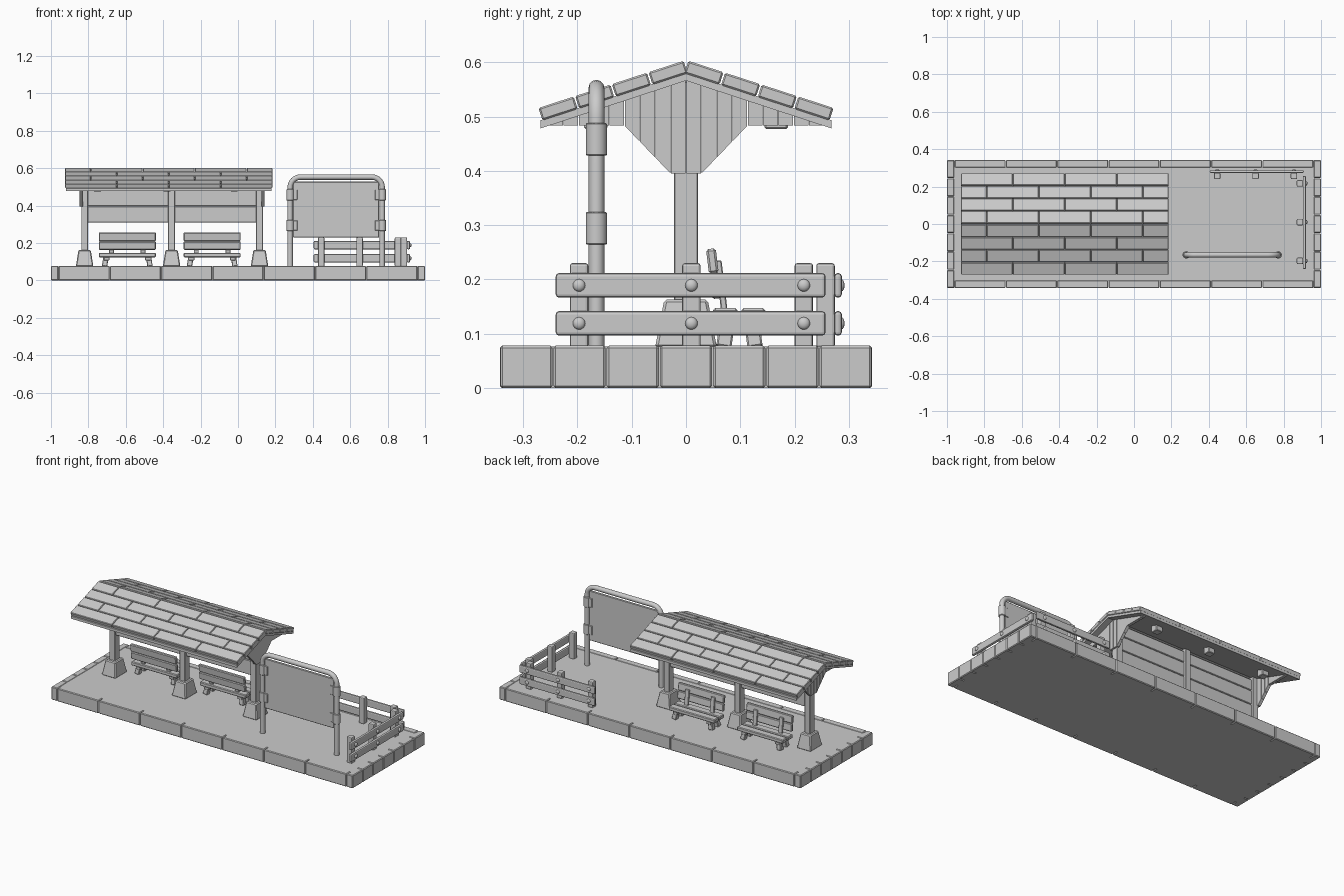
import bpy, bmesh, math
from mathutils import Matrix, Vector

if "Cube" in bpy.data.objects:
    bpy.data.objects.remove(bpy.data.objects["Cube"])


def finish(name, bm, smooth=False):
    bmesh.ops.recalc_face_normals(bm, faces=bm.faces)
    me = bpy.data.meshes.new(name)
    bm.to_mesh(me)
    bm.free()
    ob = bpy.data.objects.new(name, me)
    bpy.context.collection.objects.link(ob)
    if smooth:
        for p in me.polygons:
            p.use_smooth = True
    return ob


def box(name, x, y, z, bevel=0.004, rot=(0, 0, 0), taper=1.0, seg=1):
    """Box from (min, max) ranges, optionally bevelled, tapered and turned about its centre."""
    c = Vector([(r[0] + r[1]) / 2 for r in (x, y, z)])
    s = [r[1] - r[0] for r in (x, y, z)]
    bm = bmesh.new()
    bmesh.ops.create_cube(bm, size=1)
    for v in bm.verts:
        k = taper if v.co.z > 0 else 1
        v.co = Vector((v.co.x * s[0] * k, v.co.y * s[1] * k, v.co.z * s[2]))
    if bevel:
        bmesh.ops.bevel(bm, geom=bm.edges[:], offset=bevel, segments=seg, affect='EDGES', profile=0.5)
    m = Matrix.Translation(c)
    for i, ax in enumerate('XYZ'):
        m = m @ Matrix.Rotation(rot[i], 4, ax)
    bm.transform(m)
    return finish(name, bm)


def prism(name, pts, x0, x1):
    """Extrude a (y, z) outline along x."""
    bm = bmesh.new()
    f = bm.faces.new([bm.verts.new((x0, y, z)) for y, z in pts])
    r = bmesh.ops.extrude_face_region(bm, geom=[f])
    bmesh.ops.translate(bm, vec=(x1 - x0, 0, 0),
                        verts=[v for v in r['geom'] if isinstance(v, bmesh.types.BMVert)])
    return finish(name, bm)


def cylinder(name, c, r, h):
    bm = bmesh.new()
    bmesh.ops.create_cone(bm, cap_ends=True, segments=20, radius1=r, radius2=r, depth=h)
    rim = [e for e in bm.edges if abs(e.verts[0].co.z - e.verts[1].co.z) < 1e-5]
    bmesh.ops.bevel(bm, geom=rim, offset=0.002, segments=1, affect='EDGES')
    bm.transform(Matrix.Translation(c))
    ob = finish(name, bm)
    for p in ob.data.polygons:
        p.use_smooth = abs(p.normal.z) < 0.3


def dome(name, c, scale):
    bm = bmesh.new()
    bmesh.ops.create_uvsphere(bm, u_segments=14, v_segments=8, radius=1)
    bm.transform(Matrix.Translation(c) @ Matrix.Diagonal((*scale, 1)))
    finish(name, bm, True)


def around(c, w):
    return (c - w / 2, c + w / 2)


# platform with kerb stones on all four sides
TOP = 0.078
box("platform", (-0.965, 0.965), (-0.305, 0.305), (0.0, 0.076), 0)
step = 1.92 / 7
for i in range(7):
    x = -0.96 + i * step
    for s in (-1, 1):
        box("long_kerb", (x + .001, x + step - .001), around(s * 0.322, 0.042), (0, TOP), 0.004)
        y = -0.343 + i * 0.098
        box("end_kerb", around(s * 0.98, 0.04), (y + .001, y + .097), (0, TOP), 0.004)

# shelter posts with tapered footings
for x in (-0.82, -0.355, 0.115):
    box("shelter_post", around(x, 0.036), around(0, 0.044), (TOP, 0.565), 0.002)
    box("post_footing", around(x, 0.094), around(0, 0.114), (0.074, 0.163), 0.005, taper=0.7)

# horizontal wall boards
for z0, z1 in ((0.31, 0.397), (0.399, 0.482), (0.484, 0.55)):
    box("wall_board", (-0.81, 0.105), (-0.009, 0.009), (z0, z1), 0.003)

# gable ends of vertical planks
W = 0.0283
def low(y):
    return 0.395 + 0.088 * min(1, max(0, (y - W) / (3 * W)))
for x0, x1 in ((-0.848, -0.83), (0.125, 0.143)):
    for i in range(9):
        a, b = i * W + 0.0006, (i + 1) * W - 0.0006
        for s in (-1, 1):
            pts = [(a, low(a)), (b, low(b)), (b, 0.569 - 0.325 * b), (a, 0.569 - 0.325 * a)]
            prism("gable_plank", [(s * y, z) for y, z in pts], x0, x1)

# roof boarding
prism("roof_boarding", [(-0.268, 0.493), (0, 0.58), (0.268, 0.493),
                        (0.268, 0.478), (0, 0.566), (-0.268, 0.478)], -0.92, 0.18)

# roof tiles: four staggered rows on each slope
X0, X1, L = -0.925, 0.185, 0.2775
slope, row, thick = math.radians(18), 0.071, 0.024
for s in (-1, 1):
    for r in range(4):
        d = (r + 0.5) * row
        y = 0.003 + d * math.cos(slope) - thick / 2 * math.sin(slope)
        z = 0.603 - d * math.sin(slope) - thick / 2 * math.cos(slope)
        shift = 0 if r % 2 else -L / 2
        for k in range(5):
            a, b = max(X0, X0 + shift + k * L), min(X1, X0 + shift + (k + 1) * L)
            if b - a > 0.01:
                box("roof_tile", (a + .001, b - .001), around(s * y, row - 0.003),
                    around(z, thick), 0.003, rot=(-s * slope, 0, 0))

# ceiling lamps
for x in (-0.02, -0.38, -0.75):
    for s in (-1, 1):
        box("ceiling_lamp", around(x, 0.043), around(s * 0.166, 0.043), (0.477, 0.525), 0.003)

# benches facing the back
for cx in (-0.592, -0.138):
    ends = around(cx, 0.305)
    for y in ((0.05, 0.095), (0.102, 0.146)):
        box("bench_seat_plank", ends, y, (0.124, 0.147), 0.004)
    for z, y in ((0.187, 0.054), (0.234, 0.0485)):
        box("bench_back_plank", ends, around(y, 0.018), around(z, 0.045), 0.004, rot=(0.12, 0, 0))
    for s in (-1, 1):
        box("bench_back_support", around(cx + s * 0.085, 0.026), around(0.066, 0.012),
            (0.125, 0.235), 0.002, rot=(0.12, 0, 0))
        box("bench_crossbar", around(cx + s * 0.11, 0.03), (0.055, 0.142), (0.108, 0.125), 0.002)
        for y, t in ((0.073, -0.14), (0.124, 0.14)):
            box("bench_leg", around(cx + s * 0.118, 0.028), around(y, 0.028), (0.074, 0.125), 0.003,
                rot=(t, -s * 0.15, 0))

# sign frame: bent tube
SY, SL, SR, ST, R = -0.165, 0.279, 0.771, 0.553, 0.055
path = [(SL, 0.074)]
path += [(SL + R - R * math.cos(t), ST - R + R * math.sin(t)) for t in [i * math.pi / 12 for i in range(7)]]
path += [(SL + SR - x, z) for x, z in reversed(path)]
cu = bpy.data.curves.new("sign_frame", 'CURVE')
cu.dimensions = '3D'
cu.bevel_depth = 0.0145
cu.bevel_resolution = 4
cu.use_fill_caps = True
sp = cu.splines.new('POLY')
sp.points.add(len(path) - 1)
for p, (x, z) in zip(sp.points, path):
    p.co = (x, SY, z, 1)
    p.radius = 1
sp.use_smooth = True
bpy.context.collection.objects.link(bpy.data.objects.new("sign_frame", cu))

# sign panel and its clamps
box("sign_panel", (0.295, 0.755), around(SY, 0.012), (0.23, 0.528), 0.003)
for x, s in ((SL, 1), (SR, -1)):
    for z in (0.294, 0.458):
        cylinder("sign_sleeve", (x, SY, z), 0.0195, 0.06)
        box("sign_clamp", around(x + s * 0.022, 0.034), around(SY, 0.02), around(z, 0.054), 0.002)

# fences: right side and back corner
RAILS = (0.119, 0.189)
for z in RAILS:
    box("side_rail", (0.903, 0.92), (-0.24, 0.257), around(z, 0.045), 0.006, seg=2)
    box("back_rail", (0.405, 0.908), (0.273, 0.287), around(z, 0.045), 0.006, seg=2)
for y in (-0.197, 0.01, 0.217):
    box("side_fence_post", around(0.887, 0.034), around(y, 0.034), (0.074, 0.23), 0.005, seg=2)
    for z in RAILS:
        dome("side_bolt", (0.92, y, z), (0.008, 0.0115, 0.0115))
for x in (0.445, 0.65, 0.855):
    box("back_fence_post", around(x, 0.034), around(0.257, 0.034), (0.074, 0.23), 0.005, seg=2)
    for z in RAILS:
        dome("back_bolt", (x, 0.286, z), (0.0115, 0.006, 0.0115))
